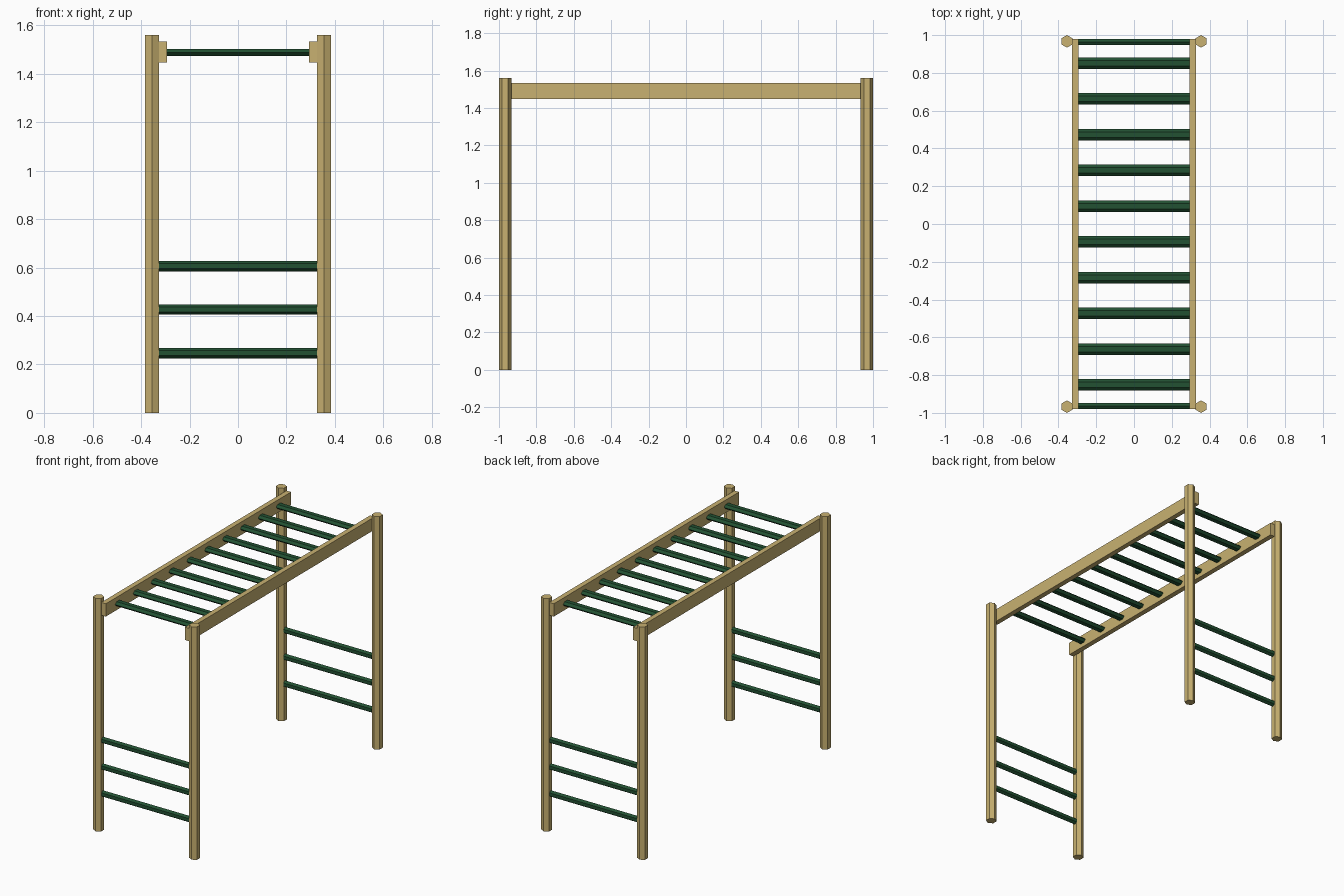
import bpy, math

if "Cube" in bpy.data.objects:
    bpy.data.objects.remove(bpy.data.objects["Cube"])


def material(name, rgb):
    m = bpy.data.materials.new(name)
    m.diffuse_color = (*rgb, 1)
    m.use_nodes = True
    m.node_tree.nodes["Principled BSDF"].inputs["Base Color"].default_value = m.diffuse_color
    return m


wood = material("tan wood", (0.58, 0.44, 0.165))
green = material("dark green", (0.016, 0.082, 0.032))


def prism(name, axis, centre, half_a, half_b, start, end, mat, sides=6):
    """Straight bar along x, y or z. The profile has its points along the
    first cross direction: half_a reaches the corners, half_b the flats."""
    profile = []
    if sides == 6:
        for i in range(6):
            t = i * math.pi / 3
            profile.append((half_a * math.cos(t),
                            half_b * math.sin(t) / math.sin(math.pi / 3)))
    else:
        profile = [(half_a, half_b), (-half_a, half_b), (-half_a, -half_b), (half_a, -half_b)]
    n = len(profile)
    place = {"z": lambda a, b, s: (centre[0] - b, centre[1] + a, s),   # corners in y
             "x": lambda a, b, s: (s, centre[0] + a, centre[1] + b),
             "y": lambda a, b, s: (centre[0] - a, s, centre[1] + b)}[axis]
    verts = [place(a, b, s) for s in (start, end) for a, b in profile]
    faces = [tuple(reversed(range(n))), tuple(range(n, 2 * n))]
    faces += [(i, (i + 1) % n, n + (i + 1) % n, n + i) for i in range(n)]
    mesh = bpy.data.meshes.new(name)
    mesh.from_pydata(verts, [], faces)
    mesh.materials.append(mat)
    ob = bpy.data.objects.new(name, mesh)
    bpy.context.collection.objects.link(ob)
    return ob


# Hexagonal corner posts
for sx in (-1, 1):
    for sy in (-1, 1):
        prism("corner_post", "z", (sx * 0.355, sy * 0.967), 0.033, 0.029, 0, 1.56, wood)

# Long side beams, just inside the posts
for sx in (-1, 1):
    prism("side_beam", "y", (sx * 0.31, 1.49), 0.017, 0.043, -0.98, 0.98, wood, sides=4)

# Ten overhead rungs, wide and flat
for i in range(10):
    y = (i - 4.5) * 0.1893
    prism("overhead_rung", "x", (y, 1.489), 0.030, 0.0145, -0.295, 0.295, green)

# Three climbing rungs at each end, taller than deep
for sy in (-1, 1):
    for z in (0.247, 0.427, 0.606):
        r = prism("ladder_rung", "x", (0, 0), 0.0215, 0.016, -0.327, 0.327, green)
        r.rotation_euler = (math.pi / 2, 0, 0)   # corners point up and down
        r.location = (0, sy * 0.963, z)
